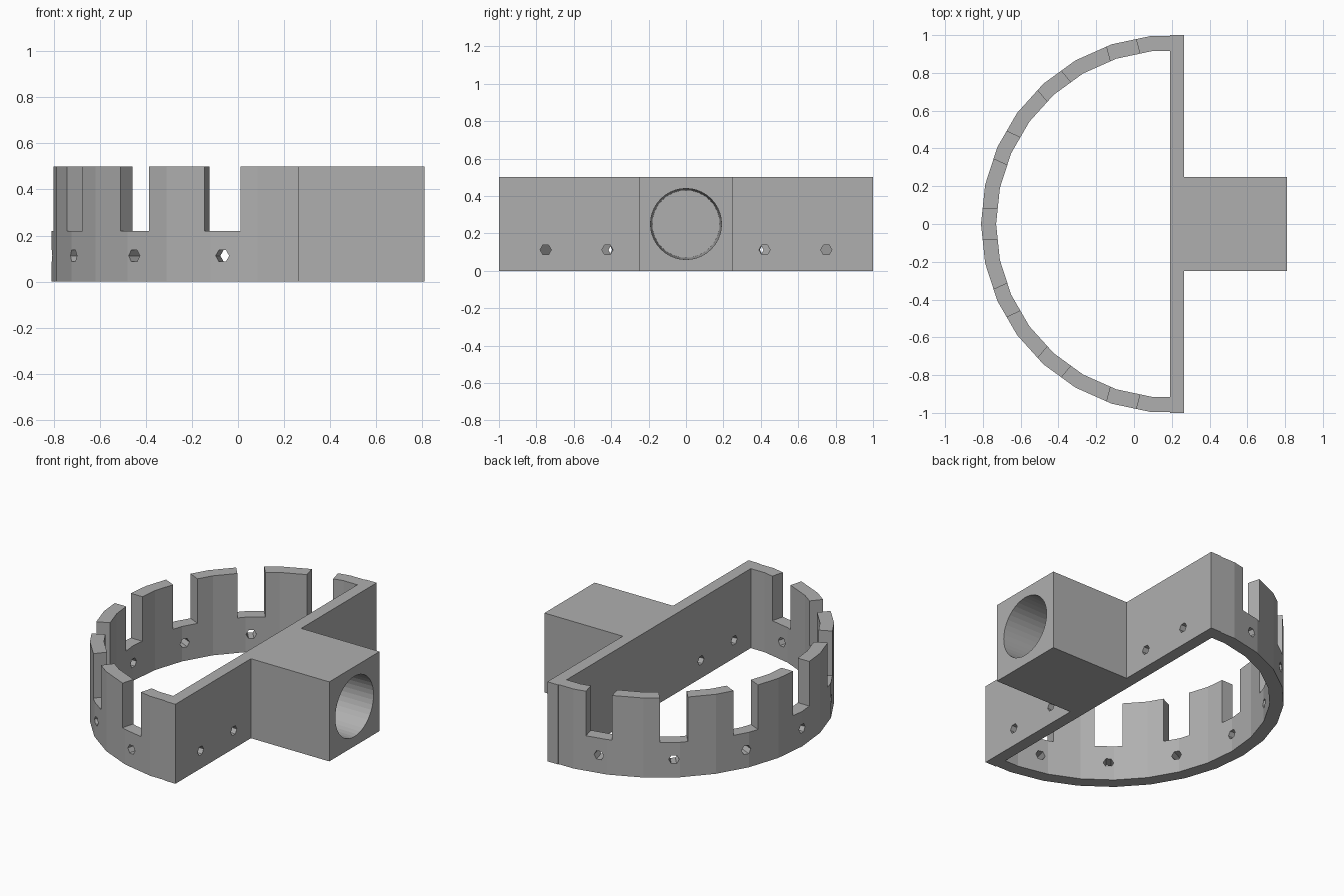
import bpy, bmesh
from math import sin, cos, radians, pi
from mathutils import Matrix

old = bpy.data.objects.get("Cube")
if old:
    bpy.data.objects.remove(old, do_unlink=True)

CENTRE, HEIGHT = 0.19, 0.5
PLATE_X, BLOCK_X, BLOCK_Y = 0.265, 0.81, 0.25
HOLE_Z = 0.112
HUB = Matrix.Translation((CENTRE, 0, 0))
# Turns a prism's own z axis to +x, with its outline standing in the yz plane
SIDEWAYS = Matrix(((0, 0, 1, 0), (1, 0, 0, 0), (0, 1, 0, 0), (0, 0, 0, 1)))

grey = bpy.data.materials.new("light grey")
grey.use_nodes = True
grey.diffuse_color = (0.43, 0.43, 0.43, 1)
grey.node_tree.nodes["Principled BSDF"].inputs["Base Color"].default_value = grey.diffuse_color


def prism(bm, outline, z0, z1, matrix=Matrix(), taper=1.0):
    """Extrude a counter-clockwise outline from z0 to z1."""
    low = [bm.verts.new(matrix @ Matrix.Translation((x, y, z0)).translation) for x, y in outline]
    high = [bm.verts.new(matrix @ Matrix.Translation((x * taper, y * taper, z1)).translation)
            for x, y in outline]
    bm.faces.new(low[::-1])
    bm.faces.new(high)
    n = len(outline)
    for i in range(n):
        j = (i + 1) % n
        bm.faces.new((low[i], low[j], high[j], high[i]))


def make_object(name, bm):
    mesh = bpy.data.meshes.new(name)
    bmesh.ops.recalc_face_normals(bm, faces=bm.faces)
    bm.to_mesh(mesh)
    bm.free()
    mesh.materials.append(grey)
    obj = bpy.data.objects.new(name, mesh)
    bpy.context.collection.objects.link(obj)
    return obj


def half_ring(radius):
    """Half of a 30-sided ring, ending straight at the plate."""
    arc = [(CENTRE + radius * cos(radians(a)), radius * sin(radians(a)))
           for a in range(96, 265, 12)]
    return [(CENTRE, arc[0][1])] + arc + [(CENTRE, arc[-1][1])]


def polygon(radius, sides, cx=0, cy=0):
    return [(cx + radius * cos(2 * pi * i / sides), cy + radius * sin(2 * pi * i / sides))
            for i in range(sides)]


# Body: half ring wall, flat plate and socket block in one footprint
body_bm = bmesh.new()
front_half = [(CENTRE, -1), (PLATE_X, -1), (PLATE_X, -BLOCK_Y), (BLOCK_X, -BLOCK_Y)]
back_half = [(x, -y) for x, y in reversed(front_half)]
prism(body_bm, half_ring(1.0) + front_half + back_half, 0, HEIGHT)
body = make_object("crenellated_half_ring_bracket", body_bm)

# Open space inside the ring
space_bm = bmesh.new()
prism(space_bm, half_ring(0.92), -0.1, HEIGHT + 0.1)

# Slots and hexagonal holes around the ring
cut_bm = bmesh.new()
slot = [(-0.08, 0.22), (0.08, 0.22), (0.08, 0.6), (-0.08, 0.6)]
for step in range(-3, 4):
    turn = HUB @ Matrix.Rotation(pi + radians(25 * step), 4, 'Z') @ SIDEWAYS
    prism(cut_bm, slot, 0.85, 1.1, turn)
    prism(cut_bm, polygon(0.03, 6, 0, HOLE_Z), 0.85, 1.1, turn)

# Hexagonal holes through the plate
for y in (-0.75, -0.42, 0.42, 0.75):
    prism(cut_bm, polygon(0.03, 6, y, HOLE_Z), 0.12, 0.34, SIDEWAYS)

# Slightly tapered round socket in the block
bore = Matrix.Translation((0, 0, HEIGHT / 2)) @ SIDEWAYS
prism(cut_bm, polygon(0.18, 40), PLATE_X, BLOCK_X + 0.01, bore, taper=0.19 / 0.18)

# Apply the cuts
for name, bm in (("inner_space_cutter", space_bm), ("opening_cutter", cut_bm)):
    cutter = make_object(name, bm)
    cutter.hide_render = True
    mod = body.modifiers.new(name, 'BOOLEAN')
    mod.operation = 'DIFFERENCE'
    mod.solver = 'EXACT'
    mod.object = cutter
    bpy.context.view_layer.objects.active = body
    bpy.ops.object.modifier_apply(modifier=mod.name)
    bpy.data.objects.remove(cutter, do_unlink=True)
